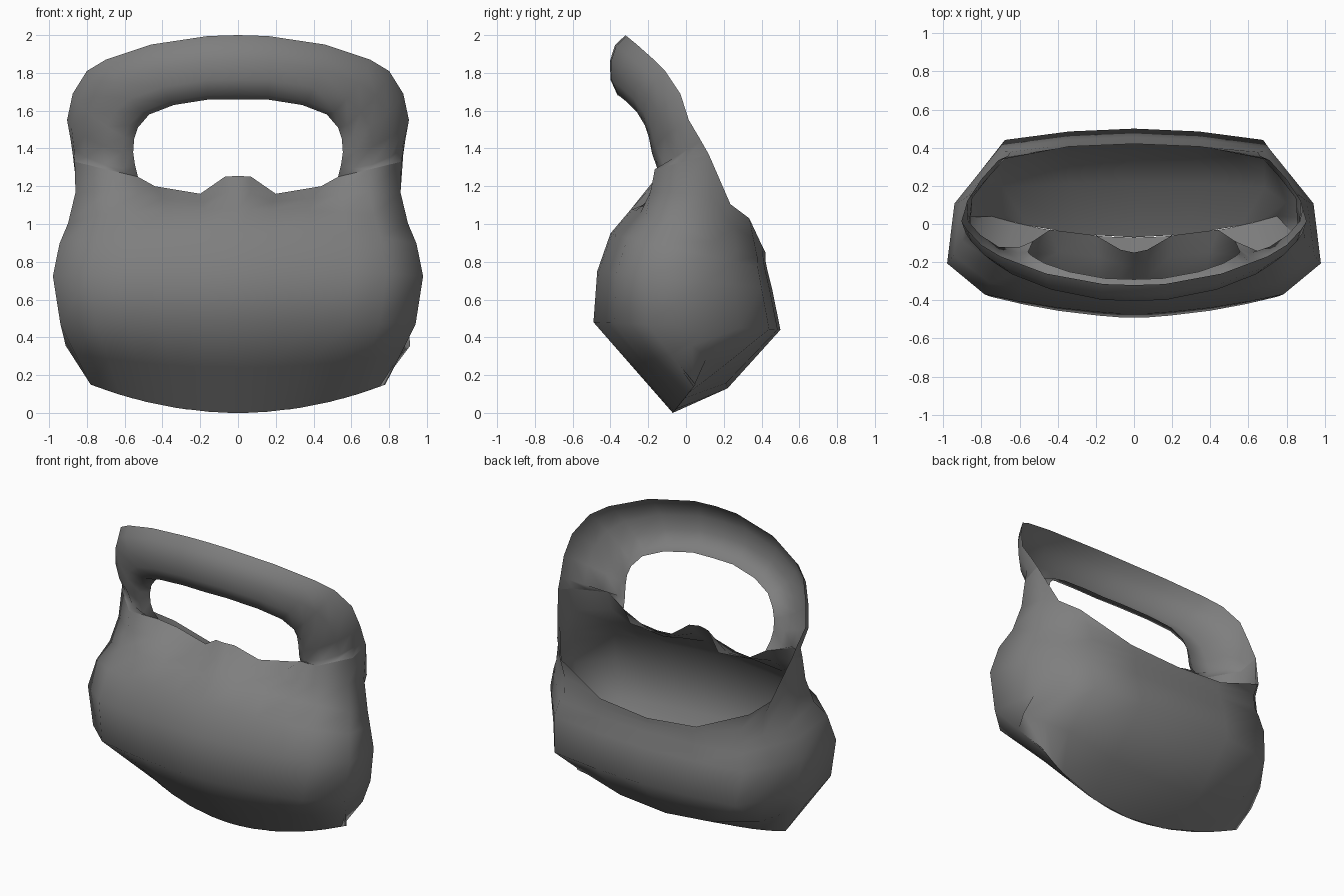
import bpy
from mathutils import Vector

if "Cube" in bpy.data.objects:
    bpy.data.objects.remove(bpy.data.objects["Cube"])

gray = bpy.data.materials.new("dark_gray")
gray.diffuse_color = (0.21, 0.21, 0.21, 1)
gray.use_nodes = True
gray.node_tree.nodes["Principled BSDF"].inputs["Base Color"].default_value = gray.diffuse_color


def make_loft(name, rings, closed):
    """Join equal-length rows of points into one smooth sheet."""
    n = len(rings[0])
    verts = [tuple(p) for ring in rings for p in ring]
    faces = [(k * n + i, k * n + (i + 1) % n,
              (k + 1) * n + (i + 1) % n, (k + 1) * n + i)
             for k in range(len(rings) - 1)
             for i in range(n if closed else n - 1)]
    mesh = bpy.data.meshes.new(name)
    mesh.from_pydata(verts, [], faces)
    mesh.materials.append(gray)
    mesh.shade_smooth()
    obj = bpy.data.objects.new(name, mesh)
    bpy.context.collection.objects.link(obj)
    return obj


def flip(p):
    return Vector((-p[0], p[1], p[2]))


def mirror_ring(half):
    """Complete a half ring that runs from front centre to back centre."""
    return half + [flip(p) for p in reversed(half[1:-1])]


# Bag body: rounded outline scaled at each level, pinched to a keel below
outline = [(0, -1), (.07, -1), (.2, -.98), (.42, -.93), (.62, -.86),
           (.8, -.78), (1, -.43), (.96, .25), (.84, .565), (.72, .88),
           (.36, .97), (0, 1)]
# half width, front y, back y, front z, back z, rise and setback at the ends
levels = [(.78, -.07, -.07, 0, 0, .15, .12),
          (.95, -.28, .22, .24, .13, .20, 0),
          (.94, -.49, .50, .48, .44, 0, 0),
          (.98, -.47, .455, .75, .66, 0, 0),
          (.945, -.40, .43, .95, .76, 0, 0),
          (.90, -.29, .42, 1.08, .81, 0, 0)]
halves = []
for w, yf, yb, zf, zb, rise, setback in levels:
    half = []
    for u, v in outline:
        t = (v + 1) / 2
        half.append(Vector((u * w, yf + (yb - yf) * t + setback * u * u,
                            zf + (zb - zf) * t + rise * u * u)))
    halves.append(half)
# Front of the underside is a straight slope from keel to belly
for i, (u, v) in enumerate(outline):
    if v < 0:
        halves[1][i] = halves[0][i].lerp(halves[2][i], .5)

# Open rim: notched front edge, high sides that carry the handle, low back
rim = [Vector(p) for p in [
    (0, -.15, 1.255), (.07, -.135, 1.25), (.2, -.06, 1.16), (.44, -.03, 1.2),
    (.53, -.09, 1.25), (.70, -.165, 1.29), (.865, -.01, 1.33),
    (.875, .12, 1.37), (.80, .235, 1.105), (.71, .335, 1.03),
    (.36, .405, .88), (0, .42, .85)]]
# Slight waist just below the rim
waist = [a.lerp(b, .5) for a, b in zip(halves[-1], rim)]
for p in waist:
    p.x *= .975
halves += [waist, rim]
make_loft("bag_body", [mirror_ring(h) for h in halves], True)

# Handle: channel-shaped band, each station has outer edge, inner edge, depth
stations = [((0, -.32, 2.0), (0, -.29, 1.66), .10),
            ((.16, -.315, 1.995), (.15, -.285, 1.66), .10),
            ((.46, -.26, 1.95), (.34, -.25, 1.63), .095),
            ((.70, -.17, 1.87), (.47, -.205, 1.58), .09),
            ((.80, -.11, 1.81), (.53, -.17, 1.51), .085),
            ((.875, -.03, 1.69), (.55, -.155, 1.45), .085),
            ((.905, .015, 1.55), (.555, -.145, 1.38), .085),
            ((.885, .08, 1.44), (.545, -.125, 1.31), .09)]
shape = [(0, 0), (.08, .7), (.33, 1), (.62, .95), (.86, .6), (1, 0)]
path = [(Vector(o), Vector(i), t) for o, i, t in stations]
half_band = []
for k, (outer, inner, depth) in enumerate(path):
    a, b = path[max(k - 1, 0)], path[min(k + 1, len(path) - 1)]
    along = (b[0] + b[1]) - (a[0] + a[1])
    if k == 0:
        along = Vector((1, 0, 0))
    front = along.cross(outer - inner).normalized()
    half_band.append([inner.lerp(outer, f) + front * depth * p
                      for f, p in reversed(shape)])
# Foot of the band joins the rim
j = 4
foot = [rim[j], rim[j].lerp(rim[j + 1], .4), rim[j + 1],
        rim[j + 1].lerp(rim[j + 2], .5), rim[j + 2], rim[j + 3]]
half_band.append(foot[::-1])
band = [[flip(p) for p in row] for row in reversed(half_band[1:])] + half_band
# Mirrored rows keep the same edge order, so the sheet faces forward throughout
make_loft("carry_handle", band, False)
